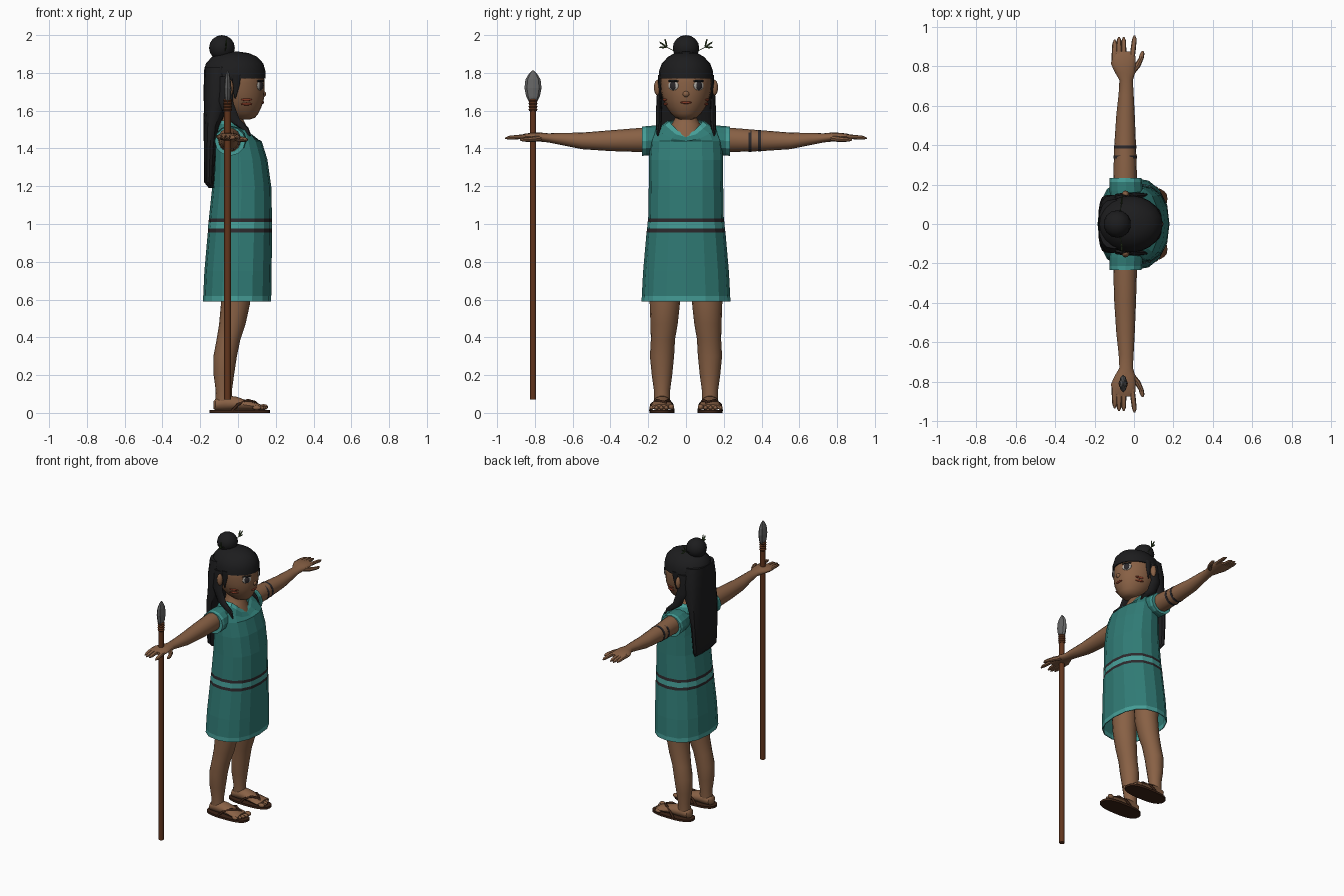
import bpy, bmesh, math
from mathutils import Vector


def mat(name, r, g, b):
    m = bpy.data.materials.new(name)
    m.diffuse_color = (r, g, b, 1)
    return m


SKIN = mat("skin", .25, .12, .06)
TEAL = mat("teal_cloth", .03, .2, .18)
TRIM = mat("light_trim", .06, .34, .31)
DARK = mat("dark_band", .025, .022, .025)
HAIR = mat("hair", .012, .012, .013)
WOOD = mat("wood", .12, .035, .012)
SOLE = mat("sole", .045, .017, .008)
STONE = mat("stone", .13, .13, .13)
WHITE = mat("eye_white", .45, .42, .38)
PAINT = mat("face_paint", .25, .045, .02)
LEAF = mat("leaf", .05, .09, .03)
AXES = {"x": ((0, 1, 0), (0, 0, 1)), "y": ((1, 0, 0), (0, 0, 1)), "z": ((1, 0, 0), (0, 1, 0))}


def loft(name, rings, axis, mats, n=12, p=2, s=1, caps=True, smooth=True, drop=None):
    """Skin elliptical rings (x, y, z, radius_a, radius_b) along an axis; s mirrors y."""
    u, v = (Vector(d) for d in AXES[axis])
    mats = mats if isinstance(mats, list) else [mats]
    bm = bmesh.new()
    loops = []
    for k, (x, y, z, a, b) in enumerate(rings):
        loop = []
        for i in range(n):
            t = 2 * math.pi * i / n
            c, d = math.cos(t), math.sin(t)
            q = Vector((x, y, z)) + u * a * math.copysign(abs(c) ** (2 / p), c) \
                + v * b * math.copysign(abs(d) ** (2 / p), d)
            if drop:
                q.z -= drop.get(k, 0) * max(0, c) ** 3
            q.y *= s
            loop.append(bm.verts.new(q))
        loops.append(loop)
    for k in range(len(loops) - 1):
        for i in range(n):
            j = (i + 1) % n
            f = bm.faces.new((loops[k][i], loops[k][j], loops[k + 1][j], loops[k + 1][i]))
            f.material_index = min(k, len(mats) - 1)
    if caps:
        bm.faces.new(loops[0])
        bm.faces.new(loops[-1])
    bmesh.ops.recalc_face_normals(bm, faces=bm.faces)
    me = bpy.data.meshes.new(name)
    bm.to_mesh(me)
    bm.free()
    for m in mats:
        me.materials.append(m)
    ob = bpy.data.objects.new(name, me)
    bpy.context.collection.objects.link(ob)
    if smooth:
        bpy.ops.object.select_all(action="DESELECT")
        ob.select_set(True)
        bpy.context.view_layer.objects.active = ob
        bpy.ops.object.shade_smooth_by_angle(angle=math.radians(40))
    return ob


def blob(name, loc, size, m, yaw=0, seg=14):
    bpy.ops.mesh.primitive_uv_sphere_add(segments=seg, ring_count=seg // 2 + 1, location=loc, rotation=(0, 0, yaw))
    ob = bpy.context.object
    ob.name = name
    ob.scale = size
    ob.data.materials.append(m)
    bpy.ops.object.shade_smooth_by_angle(angle=math.radians(40))
    return ob


def tube(name, pts, r, m):
    cu = bpy.data.curves.new(name, "CURVE")
    cu.dimensions = "3D"
    cu.bevel_depth, cu.bevel_resolution = r, 1
    cu.use_fill_caps = True
    sp = cu.splines.new("POLY")
    sp.points.add(len(pts) - 1)
    for q, co in zip(sp.points, pts):
        q.co = (*co, 1)
    cu.materials.append(m)
    ob = bpy.data.objects.new(name, cu)
    bpy.context.collection.objects.link(ob)


# Tunic: open shell with hem, belt bands and V neckline
prof = [(.59, -.005, .18, .235), (.62, -.004, .18, .234), (.75, 0, .178, .227), (.955, .01, .17, .209),
        (.975, .01, .17, .206), (1.01, .012, .168, .203), (1.03, .013, .167, .2), (1.2, .02, .156, .197),
        (1.34, .014, .142, .196), (1.44, 0, .125, .19), (1.5, -.01, .105, .168), (1.53, -.018, .09, .12),
        (1.547, -.022, .082, .095)]
cols = [TRIM, TEAL, TEAL, DARK, TRIM, DARK, TEAL, TEAL, TEAL, TEAL, TEAL, TRIM]
dress = loft("tunic", [(c, 0, z, a, b) for z, c, a, b in prof], "z", cols, n=16, p=2.35,
             caps=False, smooth=False, drop={10: .06, 11: .07, 12: .07})
dress.modifiers.new("cloth", "SOLIDIFY").thickness = .006

# Neck and upper chest, head
loft("neck", [(-.01, 0, 1.38, .1, .12), (-.015, 0, 1.47, .085, .1), (-.025, 0, 1.53, .065, .075),
              (-.03, 0, 1.56, .055, .058), (-.03, 0, 1.64, .055, .056)], "z", SKIN, n=16)
loft("head", [(.03, 0, 1.553, .03, .03), (.028, 0, 1.562, .062, .055), (.018, 0, 1.585, .09, .08),
              (.006, 0, 1.62, .118, .105), (0, 0, 1.66, .137, .122), (-.008, 0, 1.7, .148, .132),
              (-.013, 0, 1.75, .154, .137), (-.015, 0, 1.8, .15, .136), (-.015, 0, 1.87, .1, .09)], "z", SKIN, n=24)
blob("nose", (.135, 0, 1.688), (.014, .018, .016), SKIN)
blob("mouth", (.13, 0, 1.643), (.009, .03, .007), PAINT)

# Hair: cap with fringe, long back fall, bun
loft("hair_cap", [(-.017, 0, 1.77, .163, .145), (-.018, 0, 1.81, .163, .143), (-.018, 0, 1.85, .152, .128),
                  (-.018, 0, 1.885, .12, .095), (-.018, 0, 1.905, .075, .06), (-.018, 0, 1.912, .025, .02)],
     "z", HAIR, n=20)
loft("hair_back", [(-.14, 0, 1.19, .014, .1), (-.153, 0, 1.22, .026, .125), (-.148, 0, 1.4, .033, .14),
                   (-.14, 0, 1.52, .042, .146), (-.115, 0, 1.62, .066, .147), (-.107, 0, 1.72, .075, .147),
                   (-.1, 0, 1.83, .078, .125)], "z", HAIR, n=16, p=2.6)
blob("hair_bun", (-.085, 0, 1.932), (.07, .07, .068), HAIR)

# Spear: shaft, lashing, leaf-shaped point
SX, SY = -.055, -.81
loft("spear_shaft", [(SX, SY, .07, .018, .018), (SX, SY, 1.64, .018, .018)], "z", WOOD, n=10)
for i in range(4):
    z = 1.605 + i * .016
    loft("spear_lashing", [(SX, SY, z - .008, .019, .019), (SX, SY, z, .024, .026), (SX, SY, z + .008, .019, .019)],
         "z", WOOD, n=10)
loft("spear_point", [(SX, SY, 1.64, .014, .018), (SX, SY, 1.675, .018, .036), (SX, SY, 1.72, .02, .045),
                     (SX, SY, 1.765, .016, .04), (SX, SY, 1.795, .01, .022), (SX, SY, 1.812, .003, .005)],
     "z", STONE, n=8, smooth=False)

# Arm bands on one side only
for y, r in ((.34, .059), (.39, .057)):
    loft("arm_band", [(-.045, y - .008, 1.441, r, r), (-.045, y + .008, 1.441, r, r)], "y", DARK, n=16)

for s in (1, -1):
    # Sleeve, arm, fingers
    loft("sleeve", [(-.035, .09, 1.45, .075, .07), (-.04, .17, 1.443, .085, .078), (-.042, .212, 1.44, .083, .078),
                    (-.042, .233, 1.438, .081, .077), (-.042, .232, 1.438, .06, .06)], "y",
         [TEAL, TEAL, TRIM, TRIM], n=12, s=s, smooth=False)
    loft("arm", [(-.045, .15, 1.45, .06, .06), (-.045, .24, 1.445, .06, .064), (-.045, .4, 1.441, .055, .055),
                 (-.043, .55, 1.44, .047, .044), (-.04, .66, 1.45, .038, .032), (-.04, .73, 1.456, .034, .024),
                 (-.045, .77, 1.46, .052, .024), (-.054, .81, 1.462, .062, .021), (-.053, .85, 1.462, .061, .017),
                 (-.053, .875, 1.46, .05, .011)], "y", SKIN, n=16, s=s)
    for x0, x1, tip in ((-.1, -.098, .935), (-.077, -.076, .95), (-.053, -.052, .948), (-.012, .002, .957)):
        xm = (x0 + x1) / 2
        loft("finger", [(x0, .83, 1.462, .014, .013), (xm, .88, 1.461, .0135, .012), (x1, tip - .02, 1.457, .012, .01),
                        (x1, tip, 1.454, .004, .004)], "y", SKIN, n=8, s=s)
    loft("thumb", [(-.015, .765, 1.455, .02, .016), (.015, .8, 1.45, .018, .015), (.036, .84, 1.447, .013, .012),
                   (.042, .865, 1.446, .011, .01), (.044, .878, 1.446, .004, .004)], "y", SKIN, n=8, s=s)

    # Leg, foot, toes
    loft("leg", [(-.01, .112, .74, .085, .085), (-.013, .112, .58, .077, .08), (-.03, .116, .47, .07, .072),
                 (-.05, .122, .39, .063, .064), (-.068, .127, .3, .062, .064), (-.075, .127, .2, .054, .054),
                 (-.075, .127, .12, .043, .043), (-.075, .127, .04, .046, .042)], "z", SKIN, n=16, s=s)
    loft("foot", [(-.13, .127, .04, .02, .02), (-.118, .127, .045, .04, .032), (-.07, .127, .052, .046, .042),
                  (-.01, .127, .05, .048, .037), (.05, .127, .04, .056, .026), (.1, .127, .033, .06, .02),
                  (.12, .127, .03, .052, .015)], "x", SKIN, n=14, s=s)
    for i in range(5):
        y, r = .078 + i * .026, .016 if i == 0 else .012
        blob("toe", (.135 - i * i * .0022, s * y, .015 + r), (.024, r, r), SKIN, seg=8)
    # Sandal sole and straps
    loft("sandal_sole", [(.01, .128, 0, .16, .066), (.01, .128, .015, .16, .066)], "z", SOLE, n=24, p=2.6, s=s)
    for side in (-1, 1):
        tube("sandal_strap", [(-.03, s * (.128 + side * .06), .012), (0, s * (.128 + side * .054), .045),
                              (.05, s * (.122 + side * .03), .067), (.09, s * .113, .056), (.115, s * .093 + s * .003, .03)],
             .008, SOLE)

    # Ear, eye, cheek paint
    blob("ear", (-.042, s * .15, 1.722), (.018, .02, .042), SKIN, yaw=s * .5)
    yaw = s * math.radians(33)
    n = Vector((math.cos(yaw), math.sin(yaw), 0))
    e = Vector((.118, s * .067, 1.733))
    blob("eye", e, (.008, .032, .026), WHITE, yaw)
    blob("iris", e + n * .004, (.008, .02, .023), DARK, yaw)
    blob("upper_lid", e + n * .002 + Vector((0, 0, .024)), (.008, .035, .006), HAIR, yaw)
    for z in (1.635, 1.658):
        blob("cheek_stripe", (.045, s * .109 + s * (z - 1.635) * .15, z), (.006, .032, .007), PAINT, s * math.radians(72))

    # Hair locks beside the face and over the shoulder
    loft("temple_lock", [(-.01, .137, 1.79, .025, .012), (-.01, .137, 1.74, .02, .01), (-.015, .133, 1.665, .004, .004)],
         "z", HAIR, n=8, s=s)
    loft("shoulder_lock", [(-.06, .13, 1.78, .04, .018), (-.065, .143, 1.65, .038, .014), (-.03, .143, 1.56, .036, .016),
                           (.03, .145, 1.51, .026, .014), (.065, .15, 1.465, .004, .004)], "z", HAIR, n=8, s=s)

    # Leaf sprig at the bun
    tube("sprig_stem", [(-.07, s * .05, 1.91), (-.065, s * .1, 1.935), (-.06, s * .115, 1.945)], .002, LEAF)
    for y, z in ((.145, 1.935), (.142, 1.965), (.112, 1.982)):
        a, b = Vector((-.065, s * .1, 1.935)), Vector((-.06, s * y, z))
        d = b - a
        leaf = blob("sprig_leaf", (a + b) / 2, (.005, .005, d.length / 2), LEAF, seg=6)
        leaf.rotation_euler = d.to_track_quat("Z", "Y").to_euler()
